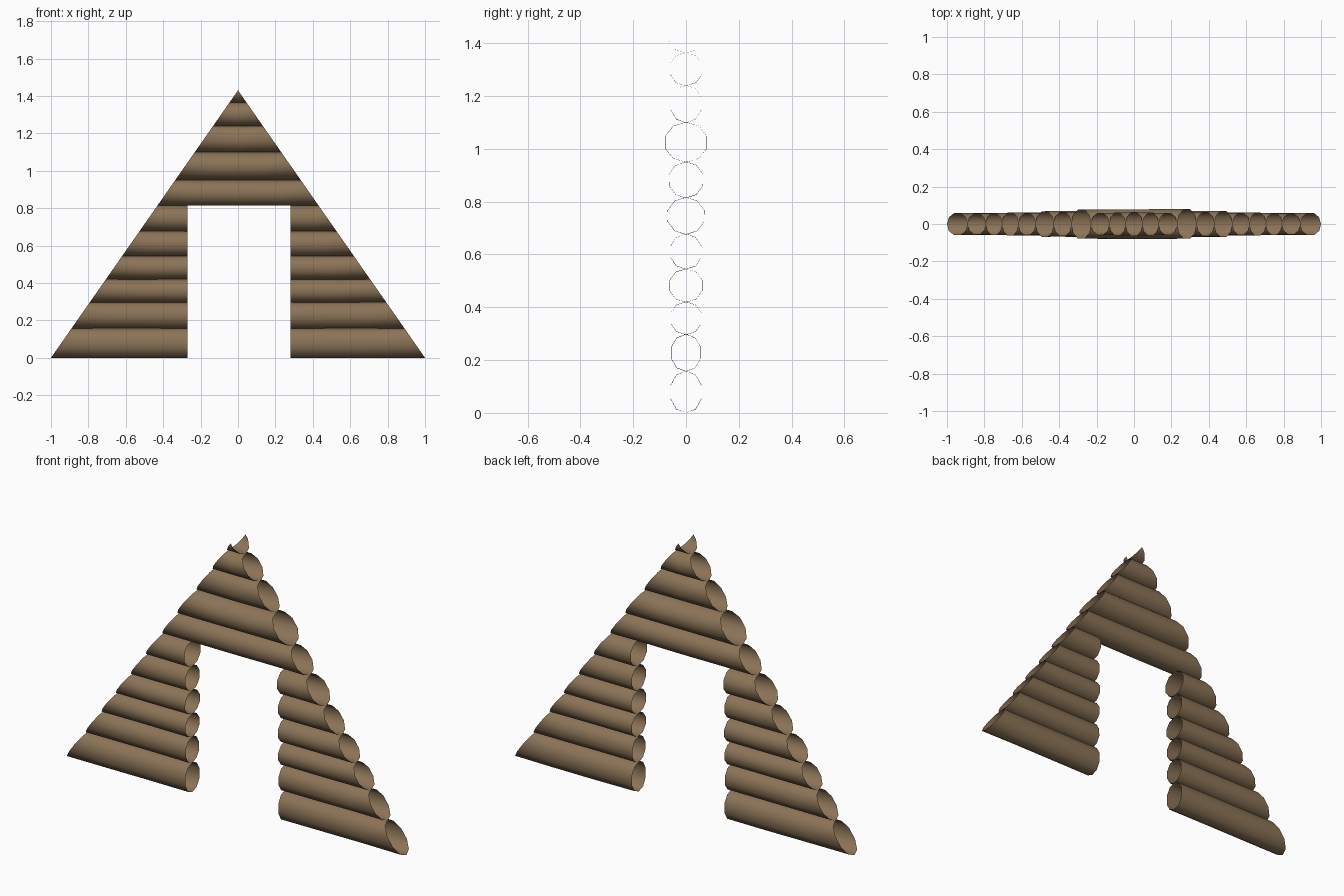
import bpy, bmesh, math, random
from mathutils import Vector

if "Cube" in bpy.data.objects:
    bpy.data.objects.remove(bpy.data.objects["Cube"])

random.seed(4)
APEX = 1.43                      # gable height, half width is 1
DOOR_L, DOOR_R = -0.27, 0.28     # door opening sides
SIDES = 10

wood = bpy.data.materials.new("log_brown")
wood.diffuse_color = (0.262, 0.175, 0.096, 1)
wood.use_nodes = True
wood.node_tree.nodes["Principled BSDF"].inputs["Base Color"].default_value = wood.diffuse_color


def log(name, x0, x1, z0, z1, ry):
    """Open hollow log along x, trimmed by the two roof slopes."""
    bm = bmesh.new()
    zc, rz = (z0 + z1) / 2, (z1 - z0) / 2 + 0.001
    n = max(2, round((x1 - x0) / 0.25))
    rings = []
    for i in range(n + 1):
        x = x0 + (x1 - x0) * i / n
        ring = []
        for k in range(SIDES):
            a = 2 * math.pi * k / SIDES
            j = 1 + random.uniform(-0.015, 0.015)
            ring.append(bm.verts.new((x, ry * 1.03 * j * math.sin(a),
                                      max(0, zc + rz * j * math.cos(a)))))
        rings.append(ring)
    for a, b in zip(rings, rings[1:]):
        for k in range(SIDES):
            m = (k + 1) % SIDES
            bm.faces.new((a[k], a[m], b[m], b[k]))
    # outward normals
    bm.normal_update()
    for f in bm.faces:
        c = f.calc_center_median()
        if f.normal.dot(Vector((0, c.y, c.z - zc))) < 0:
            f.normal_flip()
    # slanted roof cuts
    for s in (-1, 1):
        bmesh.ops.bisect_plane(bm, geom=bm.verts[:] + bm.edges[:] + bm.faces[:],
                               plane_co=(0, 0, APEX), plane_no=(s * APEX, 0, 1),
                               clear_outer=True)
    for f in bm.faces:
        f.smooth = True
    me = bpy.data.meshes.new(name)
    bm.to_mesh(me)
    bm.free()
    me.materials.append(wood)
    bpy.context.collection.objects.link(bpy.data.objects.new(name, me))


# joints between rows, and half depth of each row
joints = [0, 0.158, 0.297, 0.42, 0.545, 0.677, 0.815, 0.95, 1.10, 1.24, 1.364, 1.49]
depth = [0.06, 0.057, 0.06, 0.063, 0.06, 0.07, 0.065, 0.08, 0.06, 0.062, 0.065]

for i, ry in enumerate(depth):
    z0, z1 = joints[i], joints[i + 1]
    reach = 1 - z0 / APEX + 0.02
    if z1 < 0.82:                # rows split by the doorway
        log(f"left_log_{i}", -reach, DOOR_L, z0, z1, ry)
        log(f"right_log_{i}", DOOR_R, reach, z0, z1, ry)
    else:                        # full rows above the doorway
        log(f"gable_log_{i}", -reach, reach, z0, z1, ry)
